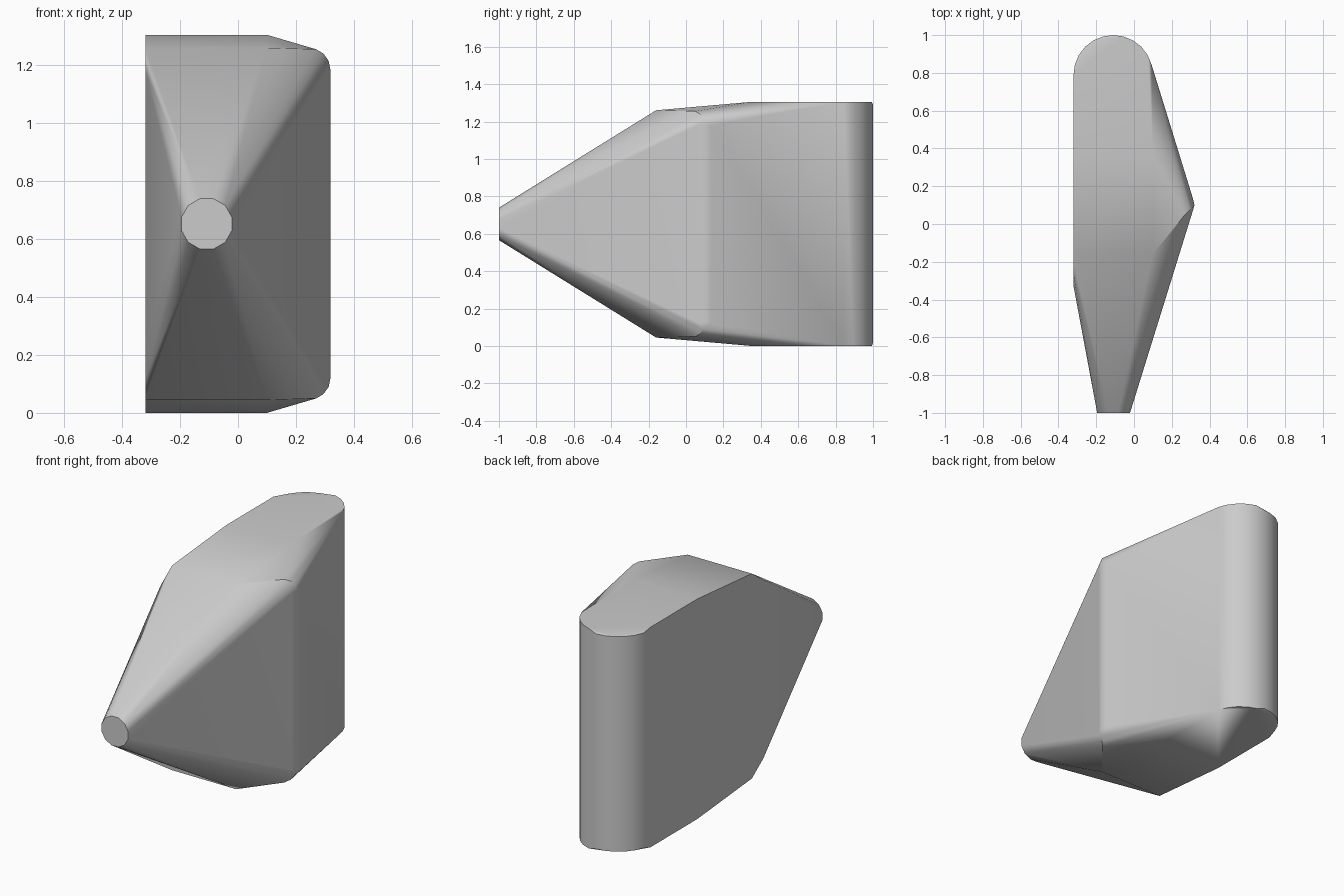
import bpy, bmesh
from math import cos, sin, pi, radians

default = bpy.data.objects.get("Cube")
if default:
    bpy.data.objects.remove(default, do_unlink=True)

MID = 0.6525          # height of the symmetry plane
points = []


def mirrored(x, y, z):
    """Add a point and its twin below the symmetry plane."""
    points.extend([(x, y, z), (x, y, 2 * MID - z)])


# Round tip at the front
for i in range(12):
    a = 2 * pi * (i + 0.5) / 12
    points.append((-0.108 + 0.09 * cos(a), -1, MID + 0.09 * sin(a)))

# Rounded rear edge, slightly lowered behind the crease
for deg in range(15, 181, 15):
    a = radians(deg)
    drop = 0.015 if 75 < deg < 180 else 0
    mirrored(-0.11 + 0.21 * cos(a), 0.79 + 0.21 * sin(a), 1.305 - drop)

# Roof ridge and shoulder
for x in (-0.32, 0.10):
    mirrored(x, 0.35, 1.305)
    mirrored(x, -0.16, 1.26)

# Flat side, softened towards the tip
mirrored(-0.32, -0.27, 1.18)
mirrored(-0.32, -0.33, 1.08)

# Bulging side with a rounded corner
for x, y, z in ((0.27, 0.05, 1.255), (0.295, 0.075, 1.24), (0.313, 0.09, 1.215),
                (0.31, 0.065, 1.18), (0.32, 0.10, 1.18), (0.312, 0.135, 1.18)):
    mirrored(x, y, z)

# Wrap all the outlines in one shell
bm = bmesh.new()
for p in points:
    bm.verts.new(p)
hull = bmesh.ops.convex_hull(bm, input=bm.verts)
spare = {g for g in hull["geom_interior"] + hull["geom_unused"]
         if isinstance(g, bmesh.types.BMVert)}
bmesh.ops.delete(bm, geom=list(spare), context="VERTS")
bmesh.ops.dissolve_limit(bm, angle_limit=radians(0.5), verts=bm.verts, edges=bm.edges)
bmesh.ops.recalc_face_normals(bm, faces=bm.faces)

mesh = bpy.data.meshes.new("tapered_shell")
bm.to_mesh(mesh)
bm.free()
shell = bpy.data.objects.new("tapered_shell", mesh)
bpy.context.collection.objects.link(shell)

# Plain grey surface
grey = bpy.data.materials.new("light_grey")
grey.use_nodes = True
grey.diffuse_color = (0.6, 0.6, 0.6, 1)
grey.node_tree.nodes["Principled BSDF"].inputs["Base Color"].default_value = (0.6, 0.6, 0.6, 1)
mesh.materials.append(grey)

# Smooth shading with sharp edges kept
bpy.ops.object.select_all(action="DESELECT")
shell.select_set(True)
bpy.context.view_layer.objects.active = shell
bpy.ops.object.shade_smooth_by_angle(angle=radians(30))
weighted = shell.modifiers.new("weighted_normals", "WEIGHTED_NORMAL")
weighted.keep_sharp = True
